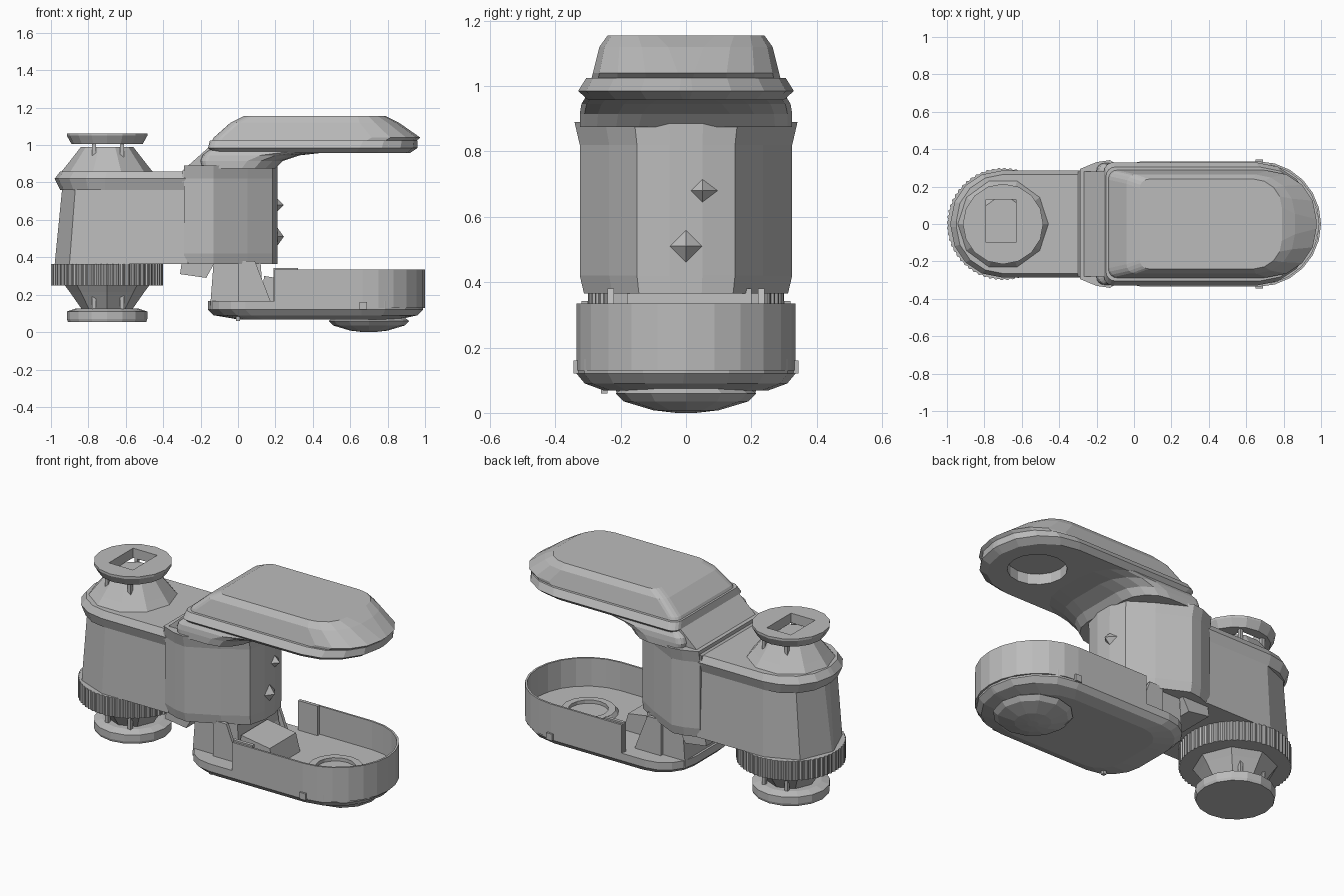
import bpy, bmesh, math
from mathutils import Vector

cube = bpy.data.objects.get("Cube")
if cube:
    bpy.data.objects.remove(cube)

grey = bpy.data.materials.new("hull_grey")
grey.use_nodes = True
grey.diffuse_color = (0.5, 0.5, 0.5, 1)
grey.node_tree.nodes["Principled BSDF"].inputs["Base Color"].default_value = (0.5, 0.5, 0.5, 1)


def finish(name, bm):
    bmesh.ops.recalc_face_normals(bm, faces=bm.faces)
    mesh = bpy.data.meshes.new(name)
    bm.to_mesh(mesh)
    bm.free()
    mesh.materials.append(grey)
    ob = bpy.data.objects.new(name, mesh)
    bpy.context.collection.objects.link(ob)
    return ob


def pill(x0, x1, w, left, right, steps=4):
    """Rounded plan outline with its own corner radius at each end."""
    corners = [(x1 - right, w - right, right, 0), (x0 + left, w - left, left, 1),
               (x0 + left, left - w, left, 2), (x1 - right, right - w, right, 3)]
    return [(cx + r * math.cos(a), cy + r * math.sin(a))
            for cx, cy, r, q in corners
            for a in [(q + i / steps) * math.pi / 2 for i in range(steps + 1)]]


def circle(cx, r, n=16):
    return [(cx + r * math.cos(i * math.tau / n), r * math.sin(i * math.tau / n)) for i in range(n)]


def loft(name, sections):
    """Skin a stack of (outline, height) sections and cap both ends."""
    bm = bmesh.new()
    rings = [[bm.verts.new((x, y, z)) for x, y in pts] for pts, z in sections]
    n = len(rings[0])
    for a, b in zip(rings, rings[1:]):
        for i in range(n):
            j = (i + 1) % n
            bm.faces.new((a[i], a[j], b[j], b[i]))
    bm.faces.new(rings[0])
    bm.faces.new(rings[-1])
    bmesh.ops.remove_doubles(bm, verts=bm.verts, dist=0.0005)
    return finish(name, bm)


def turned(name, cx, profile, n=16):
    return loft(name, [(circle(cx, r, n), z) for r, z in profile])


def side_profile(name, pts, y0, y1):
    """Extrude an x-z profile across the width."""
    bm = bmesh.new()
    face = bm.faces.new([bm.verts.new((x, y0, z)) for x, z in pts])
    out = bmesh.ops.extrude_face_region(bm, geom=[face])["geom"]
    bmesh.ops.translate(bm, vec=(0, y1 - y0, 0), verts=[v for v in out if isinstance(v, bmesh.types.BMVert)])
    return finish(name, bm)


def box(name, x0, x1, y0, y1, z0, z1):
    return side_profile(name, [(x0, z0), (x1, z0), (x1, z1), (x0, z1)], y0, y1)


def cut(target, cutter):
    mod = target.modifiers.new("cut", "BOOLEAN")
    mod.operation, mod.object, mod.solver = "DIFFERENCE", cutter, "EXACT"
    bpy.context.view_layer.objects.active = target
    bpy.ops.object.modifier_apply(modifier=mod.name)
    bpy.data.objects.remove(cutter)


HUB = -0.7

# Arm with a faceted end and a flared upper rim
loft("arm", [(pill(-0.98, -0.25, 0.28, 0.27, 0.02, 2), 0.365),
             (pill(-0.94, -0.25, 0.265, 0.24, 0.02, 2), 0.77)])
loft("arm_rim", [(pill(-0.95, -0.25, 0.265, 0.24, 0.02), 0.76),
                 (pill(-0.98, -0.25, 0.285, 0.27, 0.02), 0.82),
                 (pill(-0.95, -0.25, 0.265, 0.25, 0.02), 0.86)])

# Docking hub above the arm
turned("upper_cone", HUB, [(0.25, 0.85), (0.21, 0.9), (0.14, 0.99)], 10)
disc = turned("upper_disc", HUB, [(0.19, 1.005), (0.215, 1.05), (0.215, 1.063)], 16)
cut(disc, box("hatch_cutter", -0.79, -0.63, -0.1, 0.13, 0.9, 1.2))

# Toothed ring and lower hub
teeth = 120
loft("toothed_ring", [([(HUB + r * math.cos(a), r * math.sin(a))
                       for i in range(teeth * 2)
                       for r, a in [(0.3 if i // 2 % 2 else 0.294, (i + 0.5) * math.pi / teeth)]], z)
                      for z in (0.25, 0.365)])
turned("lower_cone", HUB, [(0.23, 0.255), (0.2, 0.215), (0.13, 0.115)], 8)
turned("lower_disc", HUB, [(0.21, 0.055), (0.215, 0.07), (0.215, 0.11), (0.17, 0.125)], 16)
for x in (-0.77, -0.62):
    for y in (-0.14, 0.14):
        box("lower_post", x - 0.01, x + 0.01, y - 0.01, y + 0.01, 0.11, 0.26)
        box("upper_post", x - 0.01, x + 0.01, y - 0.01, y + 0.01, 0.88, 1.02)

# Central body with angled cheeks
half = [(0.21, 0.05), (0.185, 0.15), (0.05, 0.235), (-0.13, 0.325), (-0.2, 0.315), (-0.29, 0.28)]
plan = half + [(x, -y) for x, y in reversed(half)]
loft("central_body", [([(x, y * 0.96) for x, y in plan], 0.365), (plan, 0.42),
                      (plan, 0.82), ([(x, y * 1.05) for x, y in plan], 0.89)])
for z, y, r in ((0.68, 0.05, 0.05), (0.51, 0.0, 0.07)):
    bm = bmesh.new()
    bmesh.ops.create_cone(bm, cap_ends=True, segments=4, radius1=r, radius2=0.0, depth=0.05)
    spike = finish("body_spike", bm)
    spike.location = (0.22, y, z)
    spike.rotation_euler.y = math.pi / 2

# Collar flaring from the body out to the pod
side_profile("collar_slope", [(-0.3, 0.8), (-0.12, 0.84), (-0.12, 0.99), (-0.16, 0.985), (-0.3, 0.86)], -0.28, 0.28)
loft("collar", [(pill(-0.19, 0.2, 0.325, 0.04, 0.18), 0.875),
                (pill(-0.2, 0.24, 0.325, 0.04, 0.19), 0.915),
                (pill(-0.19, 0.33, 0.32, 0.04, 0.21), 0.945),
                (pill(-0.17, 0.48, 0.31, 0.04, 0.23), 0.962),
                (pill(-0.13, 0.48, 0.3, 0.04, 0.23), 0.99)])
side_profile("collar_foot", [(-0.31, 0.31), (-0.17, 0.29), (-0.12, 0.38), (-0.3, 0.38)], -0.25, 0.25)

# Upper pod: slab with a round recess beneath, and a bevelled shell on top
slab = loft("pod_slab", [(pill(-0.14, 0.92, 0.30, 0.05, 0.29), 0.958),
                         (pill(-0.16, 0.96, 0.33, 0.05, 0.31), 0.985),
                         (pill(-0.15, 0.96, 0.305, 0.05, 0.29), 1.025)])
cut(slab, turned("recess_cutter", 0.67, [(0.16, 0.9), (0.16, 1.1)], 16))
loft("pod_shell", [(pill(-0.14, 0.95, 0.29, 0.05, 0.27), 1.02),
                   (pill(-0.13, 0.975, 0.285, 0.05, 0.26), 1.04),
                   (pill(-0.04, 0.86, 0.265, 0.05, 0.21), 1.12),
                   (pill(0.03, 0.79, 0.24, 0.05, 0.15), 1.155)])

# Neck joining the body to the tray
side_profile("neck", [(-0.15, 0.12), (0.0, 0.12), (0.02, 0.38), (-0.13, 0.38)], -0.22, 0.22)
side_profile("neck_core", [(0.0, 0.12), (0.17, 0.14), (0.13, 0.25), (0.12, 0.38), (0.0, 0.38)], -0.18, 0.2)
for y in (-0.24, 0.22):
    side_profile("neck_fin", [(0.0, 0.15), (0.18, 0.15), (0.09, 0.38), (0.0, 0.38)], y, y + 0.02)

# Lower tray floor, with a shallow dome beneath it
loft("tray_floor", [(pill(0.0, 0.86, 0.25, 0.14, 0.24), 0.068),
                    (pill(-0.13, 0.96, 0.31, 0.2, 0.30), 0.09),
                    (pill(-0.16, 0.99, 0.335, 0.2, 0.33), 0.12),
                    (pill(-0.16, 0.99, 0.335, 0.2, 0.33), 0.165)])
turned("belly_dome", 0.7, [(0.18, 0.085), (0.215, 0.06), (0.19, 0.035), (0.1, 0.008), (0.03, 0.0)], 12)

# Tray wall: open strip around the rounded end
arc = [Vector((0.665 + 0.335 * math.cos(a), 0.335 * math.sin(a)))
       for a in [(i / 12 - 0.5) * math.pi for i in range(13)]]
outer = [Vector((0.195, -0.335))] + arc + [Vector((0.195, 0.335))]
inner = [Vector((p.x if p.x < 0.67 else 0.665 + (p.x - 0.665) * 0.965, p.y * 0.965)) for p in outer]
loop = [(p.x, p.y) for p in outer + inner[::-1]]
loft("tray_wall", [(loop, 0.13), (loop, 0.335)])

# Fittings on the tray floor
ring = turned("floor_ring", 0.65, [(0.17, 0.16), (0.15, 0.185)], 16)
cut(ring, turned("ring_cutter", 0.65, [(0.11, 0.1), (0.11, 0.3)], 16))
side_profile("tray_block", [(0.12, 0.16), (0.36, 0.16), (0.33, 0.27), (0.14, 0.3)], -0.17, 0.08)
for s in (-1, 1):
    box("side_lug", 0.65, 0.69, min(s * 0.32, s * 0.345), max(s * 0.32, s * 0.345), 0.12, 0.16)
    box("tray_clip", 0.19, 0.32, s * 0.31 - 0.01, s * 0.31 + 0.01, 0.15, 0.343)
box("belly_pin", -0.01, 0.01, -0.26, -0.24, 0.06, 0.12)
